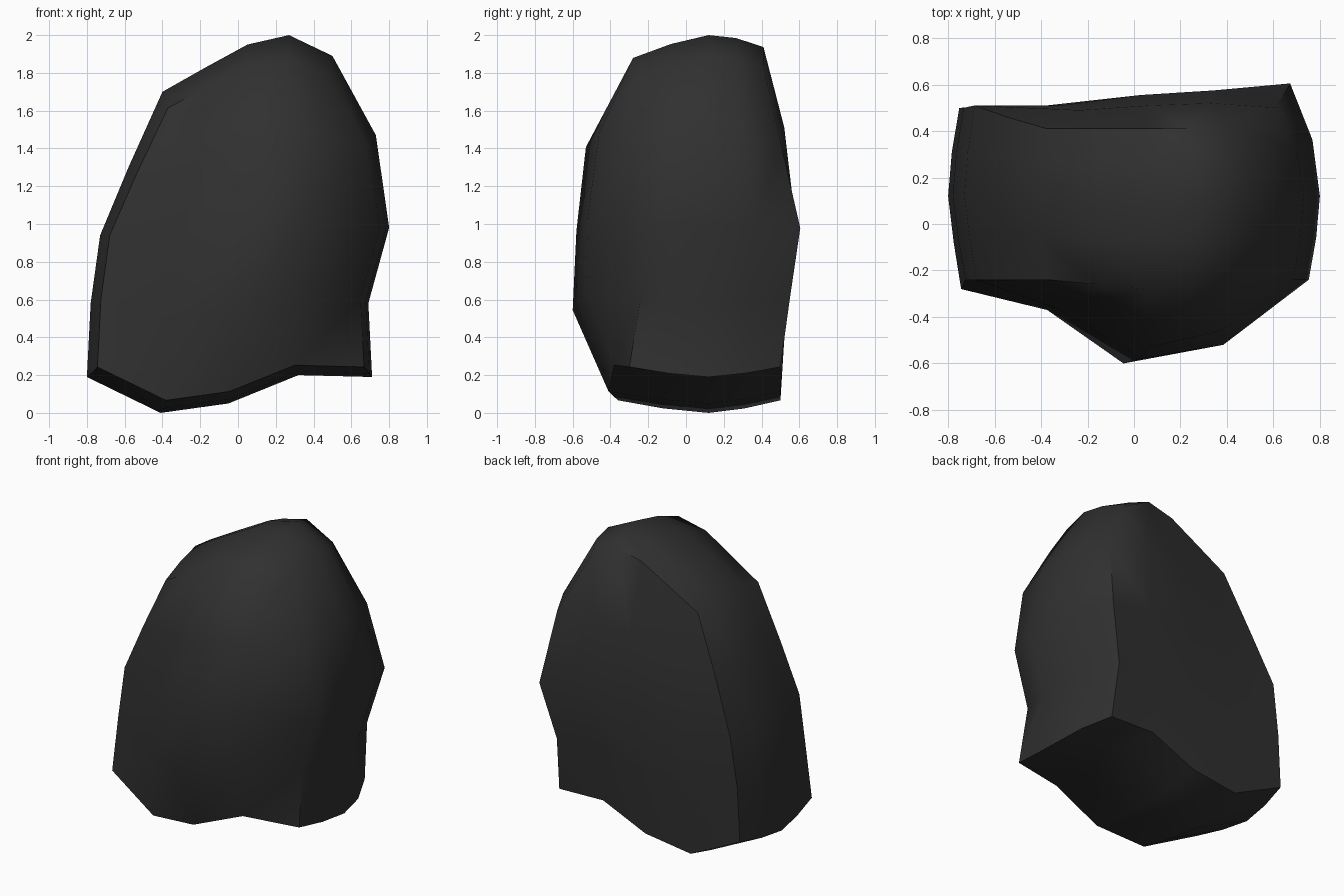
import bpy, bmesh
from mathutils import Vector

if "Cube" in bpy.data.objects:
    bpy.data.objects.remove(bpy.data.objects["Cube"])

# Front outline of the boulder (x, z), four edges of a 4 x 4 patch
bottom = [(-.80, .19), (-.41, 0), (-.05, .05), (.32, .20), (.71, .19)]
right = [(.71, .19), (.69, .58), (.80, .98), (.73, 1.47), (.50, 1.89)]
top = [(-.40, 1.70), (-.17, 1.83), (.05, 1.95), (.27, 2.0), (.50, 1.89)]
left = [(-.80, .19), (-.78, .58), (-.73, .94), (-.58, 1.30), (-.40, 1.70)]

# Depth (y) of the bulging front and flatter back, rows bottom to top
front = [[-.28, -.36, -.41, -.38, -.30],
         [-.24, -.37, -.60, -.53, -.24],
         [-.24, -.37, -.58, -.52, -.24],
         [-.24, -.34, -.53, -.46, -.24],
         [-.24, -.26, -.28, -.28, -.24]]
back = [[.50, .50, .50, .50, .50],
        [.50, .51, .53, .54, .55],
        [.51, .51, .555, .575, .605],
        [.46, .49, .51, .52, .50],
        [.41, .41, .41, .41, .41]]

# Per layer front to back: left, right, top and bottom shrink
shrink = [(.93, .94, .885, .93), (.97, .98, .955, .975), (1, 1, 1, 1),
          (.98, .96, .985, .975), (.94, .84, .94, .93)]


def patch(i, j):
    """Blend the four outline edges across the patch."""
    u, v = i / 4, j / 4
    B, T, L, R = (Vector(p) for p in (bottom[i], top[i], left[j], right[j]))
    c = [Vector(p) for p in (bottom[0], bottom[4], top[0], top[4])]
    return (B * (1 - v) + T * v + L * (1 - u) + R * u
            - c[0] * (1 - u) * (1 - v) - c[1] * u * (1 - v)
            - c[2] * (1 - u) * v - c[3] * u * v)


def point(i, j, k):
    p = patch(i, j)
    l, r, t, b = shrink[k]
    x = p.x * (l if p.x < 0 else r)
    z = .95 + (p.y - .95) * (t if p.y > .95 else b)
    f, g, m = front[j][i], back[j][i], .12
    y = (f, (f + m) / 2, m, (g + m) / 2, g)[k]
    return x, y, z


bm = bmesh.new()
ring = ([(i, 0) for i in range(4)] + [(4, j) for j in range(4)]
        + [(i, 4) for i in range(4, 0, -1)] + [(0, j) for j in range(4, 0, -1)])
verts = {}


def vert(i, j, k):
    if (i, j, k) not in verts:
        verts[i, j, k] = bm.verts.new(point(i, j, k))
    return verts[i, j, k]


# Front and back faces
for k in (0, 4):
    for i in range(4):
        for j in range(4):
            bm.faces.new([vert(i, j, k), vert(i + 1, j, k),
                          vert(i + 1, j + 1, k), vert(i, j + 1, k)])
# Side wall
for a, b in zip(ring, ring[1:] + ring[:1]):
    for k in range(4):
        bm.faces.new([vert(*a, k), vert(*b, k), vert(*b, k + 1), vert(*a, k + 1)])
bmesh.ops.recalc_face_normals(bm, faces=bm.faces)

mesh = bpy.data.meshes.new("boulder")
bm.to_mesh(mesh)
bm.free()
rock = bpy.data.objects.new("boulder", mesh)
bpy.context.collection.objects.link(rock)

# Dark stone
mat = bpy.data.materials.new("dark_stone")
mat.diffuse_color = (.03, .03, .03, 1)
mat.use_nodes = True
mat.node_tree.nodes["Principled BSDF"].inputs["Base Color"].default_value = mat.diffuse_color
mesh.materials.append(mat)

bpy.context.view_layer.objects.active = rock
rock.select_set(True)
bpy.ops.object.shade_smooth_by_angle(angle=.9)
